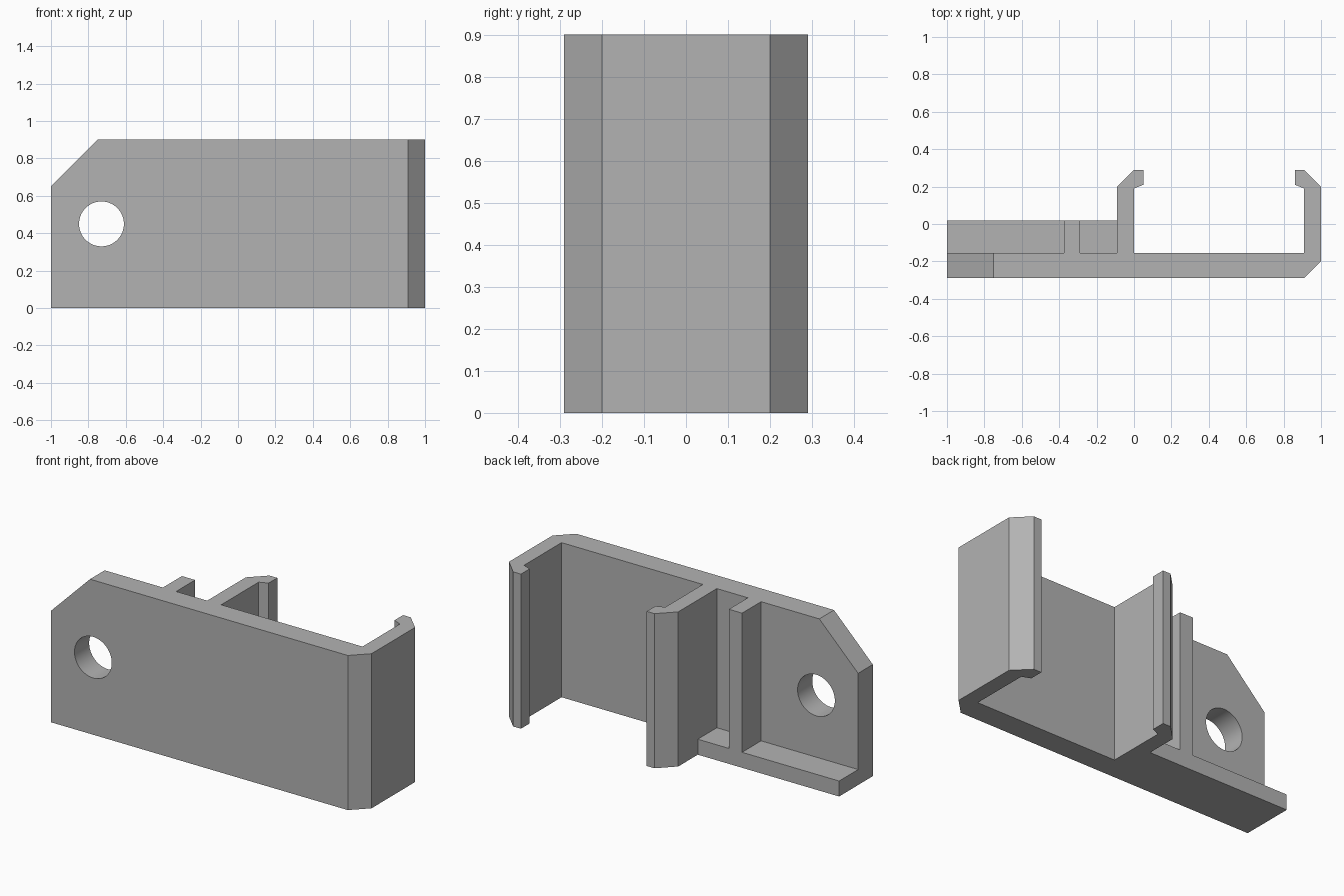
import bpy
import bmesh
from mathutils import Matrix, Vector

cube = bpy.data.objects.get("Cube")
if cube:
    bpy.data.objects.remove(cube, do_unlink=True)

HEIGHT = 0.9
FRONT, PLATE_BACK, SHELF_BACK = -0.29, -0.155, 0.02

grey = bpy.data.materials.new("light grey")
grey.use_nodes = True
COLOUR = (0.45, 0.45, 0.45, 1)
grey.diffuse_color = COLOUR
grey.node_tree.nodes["Principled BSDF"].inputs["Base Color"].default_value = COLOUR


def prism(name, outline, depth):
    """Solid from a closed 3D outline pushed along a depth vector."""
    bm = bmesh.new()
    face = bm.faces.new([bm.verts.new(p) for p in outline])
    top = bmesh.ops.extrude_face_region(bm, geom=[face])["geom"]
    moved = [v for v in top if isinstance(v, bmesh.types.BMVert)]
    bmesh.ops.translate(bm, verts=moved, vec=Vector(depth))
    bmesh.ops.recalc_face_normals(bm, faces=bm.faces)
    return to_object(name, bm)


def to_object(name, bm):
    mesh = bpy.data.meshes.new(name)
    bm.to_mesh(mesh)
    bm.free()
    mesh.materials.append(grey)
    obj = bpy.data.objects.new(name, mesh)
    bpy.context.collection.objects.link(obj)
    return obj


def cut(target, cutter):
    """Subtract the cutter, then discard it."""
    mod = target.modifiers.new("cut", "BOOLEAN")
    mod.operation = "DIFFERENCE"
    mod.solver = "EXACT"
    mod.object = cutter
    bpy.context.view_layer.objects.active = target
    bpy.ops.object.modifier_apply(modifier=mod.name)
    bpy.data.objects.remove(cutter, do_unlink=True)


# Hooked arm outline, from outer wall over the tip to the inner wall
def hook(outer, side):
    steps = [(0, 0.2), (0.09, 0.29), (0.14, 0.29), (0.14, 0.21), (0.09, 0.19)]
    return [(outer + side * dx, y, 0) for dx, y in steps]


# Bracket: plate, two hooked arms and a solid block for the shelf and rib
outline = [(-1, FRONT, 0), (-1, SHELF_BACK, 0), (-0.09, SHELF_BACK, 0)]
outline += hook(-0.09, 1)
outline += [(0, PLATE_BACK, 0), (0.91, PLATE_BACK, 0)]
outline += reversed(hook(1, -1))
outline += [(1, -0.2, 0), (0.91, FRONT, 0)]
bracket = prism("clip_bracket", outline, (0, 0, HEIGHT))

# Pockets either side of the rib, leaving a shelf at the bottom
for x0, x1 in ((-1.1, -0.375), (-0.29, -0.09)):
    floor = [(x0, PLATE_BACK, 0.09), (x1, PLATE_BACK, 0.09),
             (x1, 0.1, 0.09), (x0, 0.1, 0.09)]
    cut(bracket, prism("pocket_cutter", floor, (0, 0, 1)))

# Sloped upper corner
corner = [(-1.1, -0.5, 0.55), (-0.65, -0.5, 1), (-1.1, -0.5, 1)]
cut(bracket, prism("corner_cutter", corner, (0, 0.6, 0)))

# Round screw hole
bm = bmesh.new()
bmesh.ops.create_cone(bm, cap_ends=True, segments=64, radius1=0.12, radius2=0.12,
                      depth=0.6, matrix=Matrix.Translation((-0.73, -0.2, 0.45))
                      @ Matrix.Rotation(1.5708, 4, "X"))
cut(bracket, to_object("hole_cutter", bm))

bpy.ops.object.select_all(action="DESELECT")
bracket.select_set(True)
bpy.context.view_layer.objects.active = bracket
bpy.ops.object.shade_smooth_by_angle(angle=0.5)
